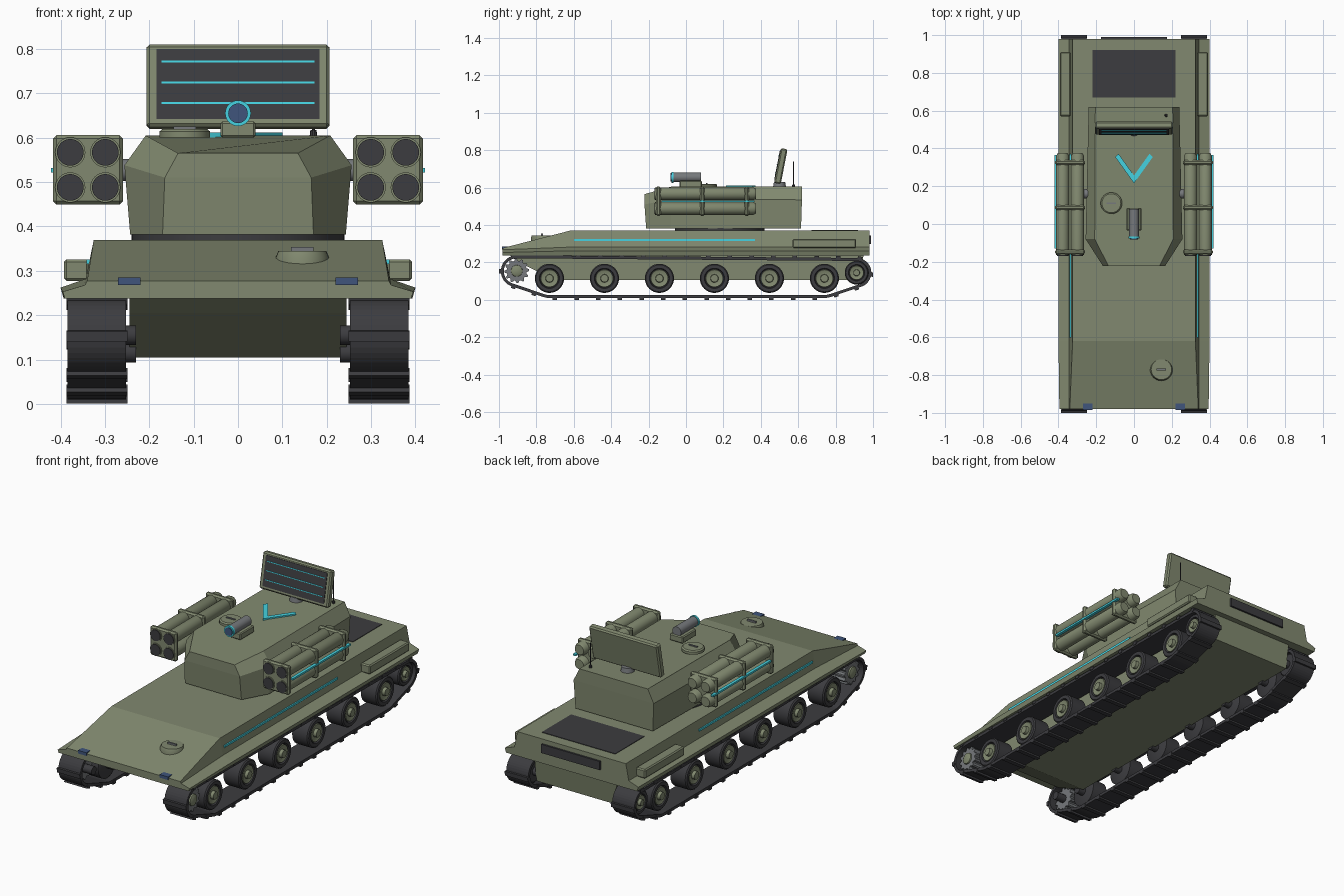
import bpy, bmesh, math
from mathutils import Vector, Matrix

if "Cube" in bpy.data.objects:
    bpy.data.objects.remove(bpy.data.objects["Cube"])


def material(name, rgb):
    m = bpy.data.materials.new(name)
    m.diffuse_color = (*rgb, 1)
    m.use_nodes = True
    m.node_tree.nodes["Principled BSDF"].inputs["Base Color"].default_value = m.diffuse_color
    return m


OLIVE = material("olive", (0.22, 0.25, 0.16))
DARK = material("dark", (0.045, 0.045, 0.05))
STEEL = material("steel", (0.18, 0.19, 0.2))
CYAN = material("cyan", (0.06, 0.65, 0.75))
BLUE = material("blue", (0.05, 0.09, 0.2))


def part(name, bm, mat, mirror=False, bevel=0, smooth=False):
    bmesh.ops.recalc_face_normals(bm, faces=bm.faces)
    me = bpy.data.meshes.new(name)
    bm.to_mesh(me)
    bm.free()
    me.materials.append(mat)
    ob = bpy.data.objects.new(name, me)
    bpy.context.collection.objects.link(ob)
    if smooth:
        bpy.ops.object.select_all(action='DESELECT')
        ob.select_set(True)
        bpy.context.view_layer.objects.active = ob
        bpy.ops.object.shade_smooth_by_angle(angle=math.radians(35))
    if bevel:
        b = ob.modifiers.new("bevel", 'BEVEL')
        b.width, b.segments = bevel, 1
    if mirror:
        ob.modifiers.new("mirror", 'MIRROR')
    return ob


def add_box(bm, x, y, z, m=Matrix()):
    """Box from (min, max) ranges, optionally transformed by m."""
    c = Vector([(a + b) / 2 for a, b in (x, y, z)])
    s = [b - a for a, b in (x, y, z)]
    bmesh.ops.create_cube(bm, size=1, matrix=m @ Matrix.Translation(c) @ Matrix.Diagonal((*s, 1)))


def box(name, mat, x, y, z, mirror=False, bevel=0, m=Matrix()):
    bm = bmesh.new()
    add_box(bm, x, y, z, m)
    return part(name, bm, mat, mirror, bevel)


def loft(bm, rings, closed=False):
    vs = [[bm.verts.new(p) for p in r] for r in rings]
    n = len(vs[0])
    pairs = list(zip(vs, vs[1:])) + ([(vs[-1], vs[0])] if closed else [])
    for a, b in pairs:
        for i in range(n):
            bm.faces.new((a[i], a[(i + 1) % n], b[(i + 1) % n], b[i]))
    if not closed:
        bm.faces.new(vs[0])
        bm.faces.new(vs[-1])


def lathe(bm, axis, centre, profile, n=32):
    """Solid of revolution: profile is (position along axis, radius)."""
    o = 'xyz'.index(axis)
    rings = []
    for t, r in profile:
        ring = []
        for k in range(n):
            a = 2 * math.pi * k / n
            p = Vector(centre)
            p[o] += t
            p[(o + 1) % 3] += r * math.cos(a)
            p[(o + 2) % 3] += r * math.sin(a)
            ring.append(p)
        rings.append(ring)
    loft(bm, rings)


def turned(name, mat, axis, centre, profile, mirror=False, n=32):
    bm = bmesh.new()
    lathe(bm, axis, centre, profile, n)
    return part(name, bm, mat, mirror, smooth=True)


def both(half):
    return half + [(-p[0],) + tuple(p[1:]) for p in reversed(half)]


# Lower hull: side profile extruded across
prof = [(-0.70, .105), (-0.90, .205), (-0.95, .245), (.95, .245), (.93, .105)]
bm = bmesh.new()
loft(bm, [[(x, y, z) for y, z in prof] for x in (-.245, .245)])
part("lower_hull", bm, OLIVE)

# Upper hull with fenders and sloped glacis
sections = [(-.98, [(.39, .238), (.395, .253), (.345, .268), (.34, .277)]),
            (-.62, [(.393, .238), (.40, .262), (.343, .282), (.325, .37)]),
            (.98, [(.393, .238), (.40, .262), (.343, .282), (.325, .37)])]
bm = bmesh.new()
loft(bm, [both([(x, y, z) for x, z in s]) for y, s in sections])
part("upper_hull", bm, OLIVE)

# Hull fittings
box("headlight", BLUE, (.22, .27), (-.985, -.95), (.268, .285), True)
box("hull_strip", CYAN, (.325, .341), (-.60, .37), (.315, .326), True)
box("stowage_box", OLIVE, (.335, .392), (.57, .91), (.277, .326), True, .006)
box("engine_grille", DARK, (-.22, .22), (.67, .92), (.36, .373))
box("rear_grille", DARK, (-.175, .175), (.97, .99), (.298, .345))
turned("driver_hatch", OLIVE, 'z', (.145, -.77, 0), [(.30, .06), (.33, .06), (.345, .054)])
box("driver_hatch_handle", STEEL, (.12, .17), (-.775, -.765), (.34, .354))

# Turret: three stacked outlines
bm = bmesh.new()
loft(bm, [both([(.232, .615, .382), (.243, -.08, .382), (.17, -.213, .382)]),
          both([(.24, .62, .535), (.256, -.08, .538), (.165, -.222, .51)]),
          both([(.205, .62, .605), (.208, -.08, .605), (.135, -.222, .565)])][::1])
part("turret", bm, OLIVE)
turned("turret_ring", DARK, 'z', (0, .18, 0), [(.36, .24), (.385, .24)], n=48)
turned("commander_hatch", OLIVE, 'z', (-.12, .11, 0), [(.60, .057), (.614, .057), (.62, .05)])
box("commander_hatch_handle", STEEL, (-.145, -.095), (.106, .114), (.615, .625))

# Roof chevron
bm = bmesh.new()
v = [(0, .215), (.10, .355), (.082, .372), (0, .257), (-.082, .372), (-.10, .355)]
loft(bm, [[(x, y, z) for x, y in v] for z in (.60, .612)])
part("roof_chevron", bm, CYAN)

# Optical sight
box("sight_base", OLIVE, (-.04, .04), (-.035, .085), (.60, .637), bevel=.005)
turned("sight_barrel", STEEL, 'y', (0, 0, .655), [(-.075, .026), (.08, .026)])
turned("sight_ring", CYAN, 'y', (0, 0, .655), [(-.078, .029), (-.066, .029)])
turned("sight_lens", BLUE, 'y', (0, 0, .655), [(-.082, .022), (-.07, .022)])

# Radar panel leaning backwards
tilt = Matrix.Translation((0, .507, .715)) @ Matrix.Rotation(math.radians(-11), 4, 'X')
box("radar_panel", OLIVE, (-.206, .206), (-.018, .018), (-.095, .095), bevel=.007, m=tilt)
box("radar_screen", DARK, (-.184, .184), (-.021, .0), (-.078, .082), m=tilt)
bm = bmesh.new()
for z in (.053, .005, -.042):
    add_box(bm, (-.172, .172), (-.024, -.01), (z - .002, z + .002), tilt)
part("radar_lines", bm, CYAN)
turned("radar_base", STEEL, 'z', (0, .5, 0), [(.60, .035), (.63, .03)])
turned("antenna", DARK, 'z', (.17, .575, 0), [(.60, .009), (.617, .007), (.618, .003), (.74, .002)], n=10)

# Missile pods: four tubes, frames, caps
tubes = [(x, z) for x in (.299, .378) for z in (.488, .567)]
bm, caps = bmesh.new(), bmesh.new()
for x, z in tubes:
    lathe(bm, 'y', (x, 0, z), [(-.165, .034), (.36, .034), (.375, .026)])
    lathe(caps, 'y', (x, 0, z), [(-.169, .030), (-.15, .030)])
part("missile_tubes", bm, OLIVE, True, smooth=True)
part("missile_tube_mouths", caps, DARK, True, smooth=True)
bm = bmesh.new()
for y in (-.148, .087, .325):
    add_box(bm, (.259, .417), (y - .013, y + .013), (.449, .606))
part("missile_frames", bm, OLIVE, True, .008)
box("missile_strip", CYAN, (.405, .421), (-.13, .365), (.522, .532), True)
box("missile_spine", OLIVE, (.332, .346), (-.14, .33), (.49, .565), True)
turned("missile_pivot", STEEL, 'x', (0, .16, .527), [(.22, .025), (.31, .025)], True)

# Road wheels, idler, sprocket
road = [(-.73 + .294 * i, .115, .078) for i in range(6)]
tyres, rims = bmesh.new(), bmesh.new()
for y, z, r in road + [(.912, .145, .063)]:
    k = r / .078
    lathe(tyres, 'x', (0, y, z), [(.268, .07 * k), (.273, r), (.362, r), (.368, .072 * k),
                                  (.368, .054 * k), (.357, .05 * k)])
    lathe(rims, 'x', (0, y, z), [(.35, .048 * k), (.366, .046 * k), (.36, .03 * k),
                                 (.36, .022 * k), (.377, .02 * k)])
part("wheel_tyres", tyres, DARK, True, smooth=True)
part("wheel_rims", rims, OLIVE, True, smooth=True)
bm = bmesh.new()
gear = []
for i in range(48):
    a, r = 2 * math.pi * i / 48, (.066 if i % 4 < 2 else .054)
    gear.append((-.905 + r * math.cos(a), .155 + r * math.sin(a)))
loft(bm, [[(x, y, z) for y, z in gear] for x in (.285, .36)])
part("sprocket", bm, STEEL, True)
turned("sprocket_hub", OLIVE, 'x', (0, -.905, .155), [(.35, .032), (.368, .03), (.374, .018)], True)

# Axles joining the wheels to the hull
bm = bmesh.new()
for y, z in [(w[0], w[1]) for w in road] + [(.912, .145), (-.905, .155)]:
    lathe(bm, 'x', (0, y, z), [(.23, .022), (.30, .022)], 12)
part("axles", bm, DARK, True, smooth=True)

# Track belt: convex hull around the end wheels
pts = []
for y, z, r in [(-.905, .153, .085), (.912, .145, .079), (-.73, .115, .105), (.74, .115, .105)]:
    for i in range(40):
        a = 2 * math.pi * i / 40
        pts.append((round(y + r * math.cos(a), 5), round(z + r * math.sin(a), 5)))
pts = sorted(set(pts))


def chain(seq):
    out = []
    for p in seq:
        while len(out) > 1 and ((out[-1][0] - out[-2][0]) * (p[1] - out[-2][1])
                                - (out[-1][1] - out[-2][1]) * (p[0] - out[-2][0])) <= 1e-9:
            out.pop()
        out.append(p)
    return out[:-1]


belt = [Vector(p) for p in chain(pts) + chain(pts[::-1])]
n = len(belt)
rings = []
for i, p in enumerate(belt):
    t = (belt[(i + 1) % n] - belt[i - 1]).normalized()
    q = p + Vector((-t.y, t.x)) * .016
    rings.append([(.252, *p), (.384, *p), (.384, *q), (.252, *q)])
bm = bmesh.new()
loft(bm, rings, closed=True)
part("track_belt", bm, DARK, True)

# Track cleats spaced evenly along the belt
edges = [(belt[i], belt[(i + 1) % n]) for i in range(n)]
total = sum((b - a).length for a, b in edges)
step, walked, nxt = total / 36, 0, 0
bm = bmesh.new()
for a, b in edges:
    d = (b - a).length
    while nxt < walked + d - 1e-6:
        p = a.lerp(b, (nxt - walked) / d)
        ang = math.atan2(b.y - a.y, b.x - a.x)
        m = Matrix.Translation((0, p.x, p.y)) @ Matrix.Rotation(ang, 4, 'X')
        add_box(bm, (.249, .387), (-.012, .012), (-.0095, .008), m)
        nxt += step
    walked += d
part("track_cleats", bm, DARK, True)
